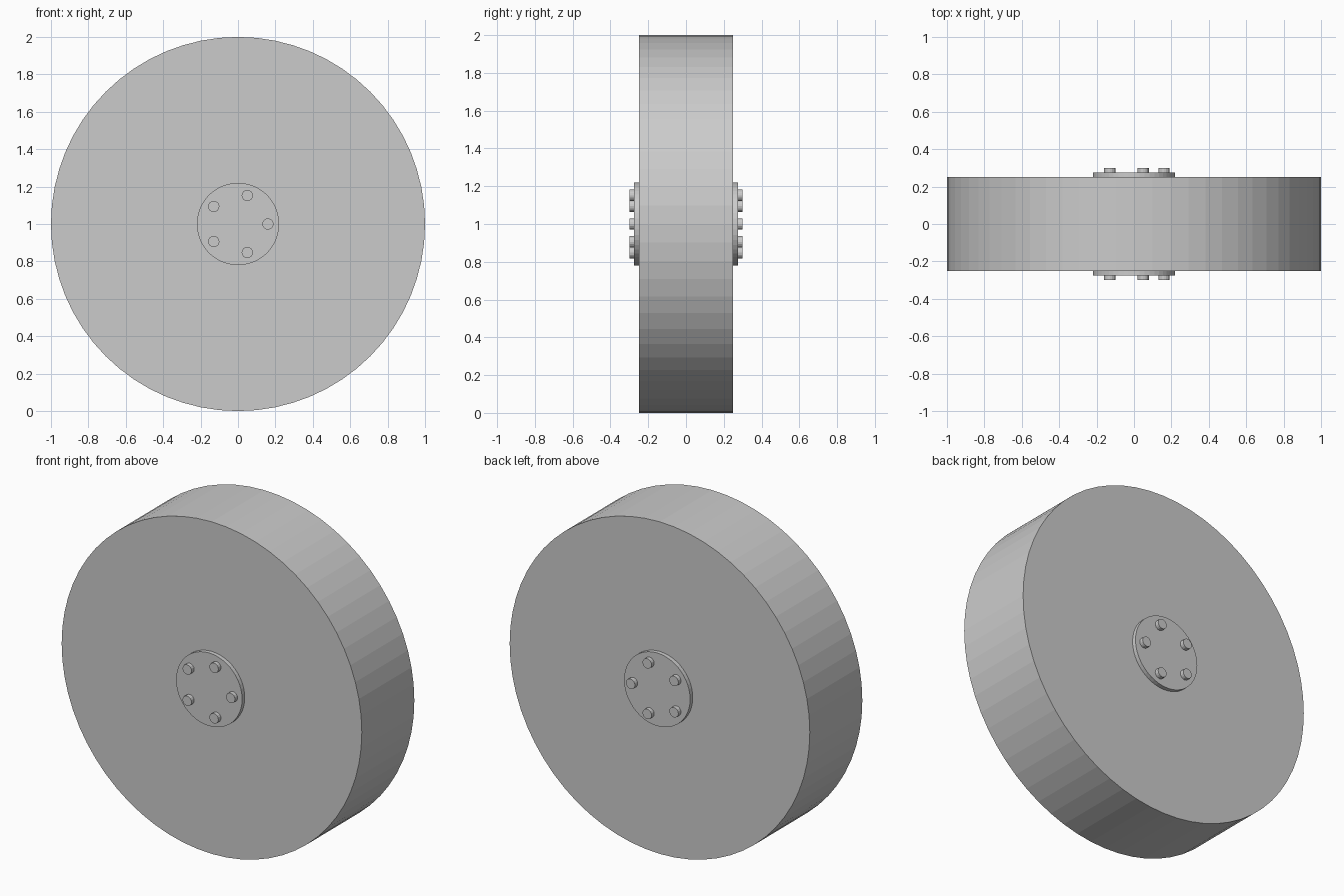
import bpy
from math import pi, cos, sin

if "Cube" in bpy.data.objects:
    bpy.data.objects.remove(bpy.data.objects["Cube"])


def disc(name, radius, y0, y1, sides, x=0.0, z=1.0):
    """Flat-shaded cylinder lying along y between y0 and y1."""
    bpy.ops.mesh.primitive_cylinder_add(
        vertices=sides, radius=radius, depth=abs(y1 - y0),
        location=(x, (y0 + y1) / 2, z), rotation=(pi / 2, 0, 0))
    obj = bpy.context.object
    obj.name = name
    return obj


# Solid wheel body
disc("wheel", 1.0, -0.25, 0.25, 64)

# Hub plate and five bolts on both faces
for side, s in (("front", -1), ("back", 1)):
    disc(f"{side}_hub", 0.22, s * 0.25, s * 0.275, 48)
    for i in range(5):
        a = 2 * pi * i / 5
        disc(f"{side}_bolt_{i + 1}", 0.03, s * 0.275, s * 0.30, 16,
             x=0.16 * cos(a), z=1 + 0.16 * sin(a))
